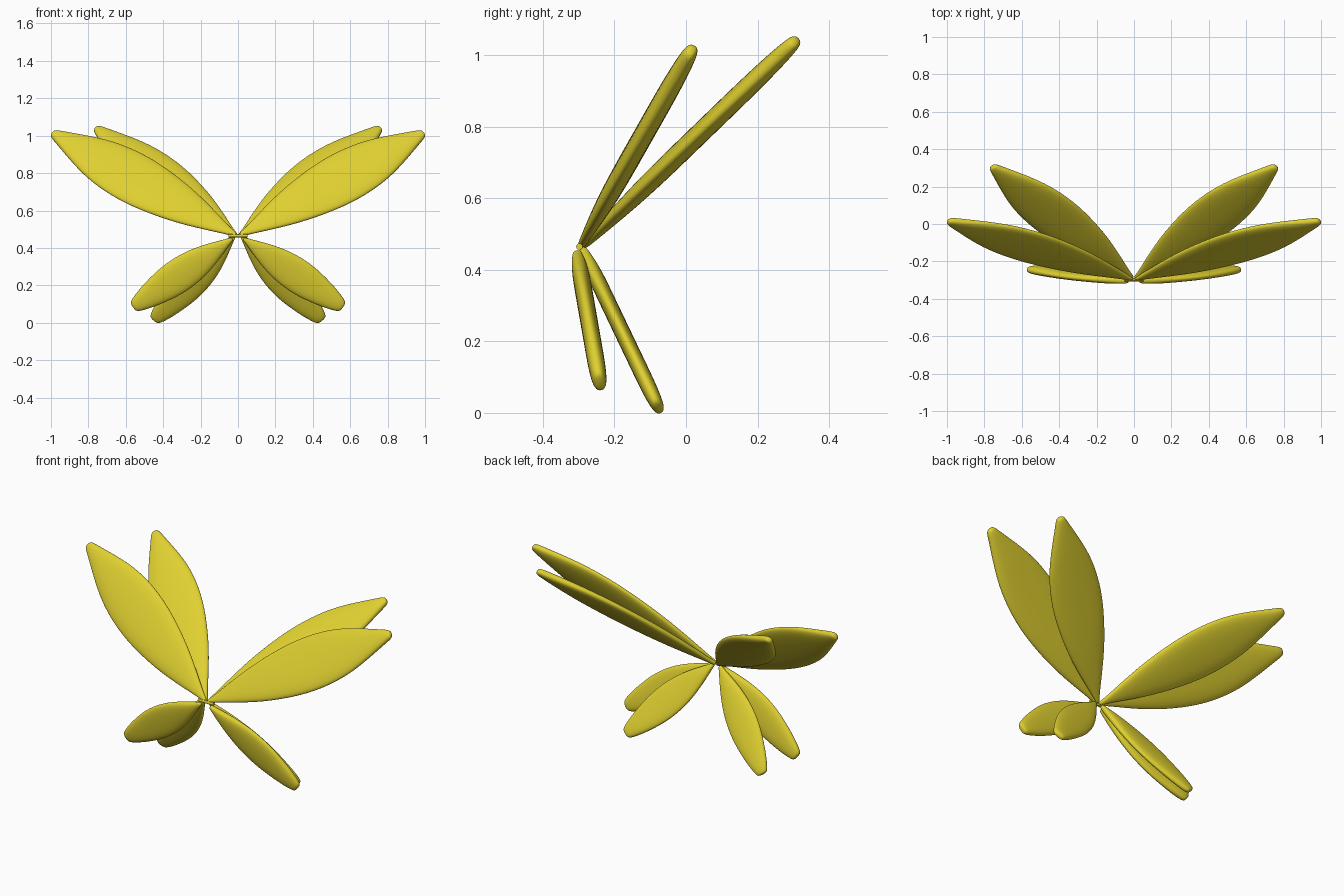
import bpy, math
from mathutils import Vector

if "Cube" in bpy.data.objects:
    bpy.data.objects.remove(bpy.data.objects["Cube"])

yellow = bpy.data.materials.new("golden yellow")
yellow.diffuse_color = (0.74, 0.63, 0.03, 1)
yellow.use_nodes = True
yellow.node_tree.nodes["Principled BSDF"].inputs["Base Color"].default_value = yellow.diffuse_color

SECTION = 16
# stations along a wing: (fraction of length, width factor, thickness factor)
LONG = [(0, .07, .35), (.03, .1, .42), (.12, .34, .65), (.25, .66, .9), (.37, .86, 1),
        (.5, 1, 1), (.62, 1, 1), (.74, .87, 1), (.85, .58, .95), (.94, .3, .82),
        (.975, .2, .7), (.995, .12, .5)]
SHORT = [(0, .1, .45), (.03, .15, .6), (.1, .34, .85), (.2, .6, 1), (.32, .85, 1),
         (.45, 1, 1), (.6, 1.02, 1), (.73, .88, 1), (.85, .7, 1), (.94, .5, .9),
         (.98, .38, .75), (1.0, .26, .5)]


def finish(obj):
    obj.data.materials.append(yellow)
    for poly in obj.data.polygons:
        poly.use_smooth = True


def power(v, e):
    return math.copysign(abs(v) ** e, v)


def wing(name, base, tip, half_width, half_thick, stations):
    """Puffy flat blade from base to tip, mirrored to the other side."""
    base, tip = Vector(base), Vector(tip)
    span = tip - base
    normal = Vector((1, 0, 0)).cross(span).normalized()
    across = normal.cross(span).normalized()
    verts, faces = [], []
    for t, w, h in stations:
        for k in range(SECTION):
            a = 2 * math.pi * k / SECTION
            verts.append(base + span * t
                         + across * half_width * w * power(math.cos(a), .85)
                         + normal * half_thick * h * power(math.sin(a), .85))
    for r in range(len(stations) - 1):
        for k in range(SECTION):
            n = (k + 1) % SECTION
            a, b = r * SECTION, (r + 1) * SECTION
            faces.append((a + k, a + n, b + n, b + k))
    faces.append(tuple(reversed(range(SECTION))))
    last = (len(stations) - 1) * SECTION
    faces.append(tuple(range(last, last + SECTION)))
    mesh = bpy.data.meshes.new(name)
    mesh.from_pydata(verts, [], faces)
    mesh.update()
    obj = bpy.data.objects.new(name, mesh)
    bpy.context.collection.objects.link(obj)
    finish(obj)
    sub = obj.modifiers.new("smooth", 'SUBSURF')
    sub.levels = sub.render_levels = 2
    mir = obj.modifiers.new("pair", 'MIRROR')
    mir.use_mirror_merge = False


# upper pairs
wing("upper_front_wings", (0.005, -.295, .465), (1.0, .018, 1.018), .155, .029, LONG)
wing("upper_rear_wings", (0.005, -.288, .465), (.765, .312, 1.045), .145, .029, LONG)
# lower pairs
wing("lower_front_wings", (.03, -.305, .45), (.562, -.241, .083), .093, .025, SHORT)
wing("lower_rear_wings", (.02, -.29, .46), (.45, -.076, .012), .093, .023, SHORT)

# small joint where the wings meet
bpy.ops.mesh.primitive_cylinder_add(vertices=12, radius=.009, depth=.1,
                                    location=(0, -.298, .465), rotation=(0, math.pi / 2, 0))
joint = bpy.context.object
joint.name = "wing_joint"
finish(joint)
bpy.ops.object.shade_smooth_by_angle()
